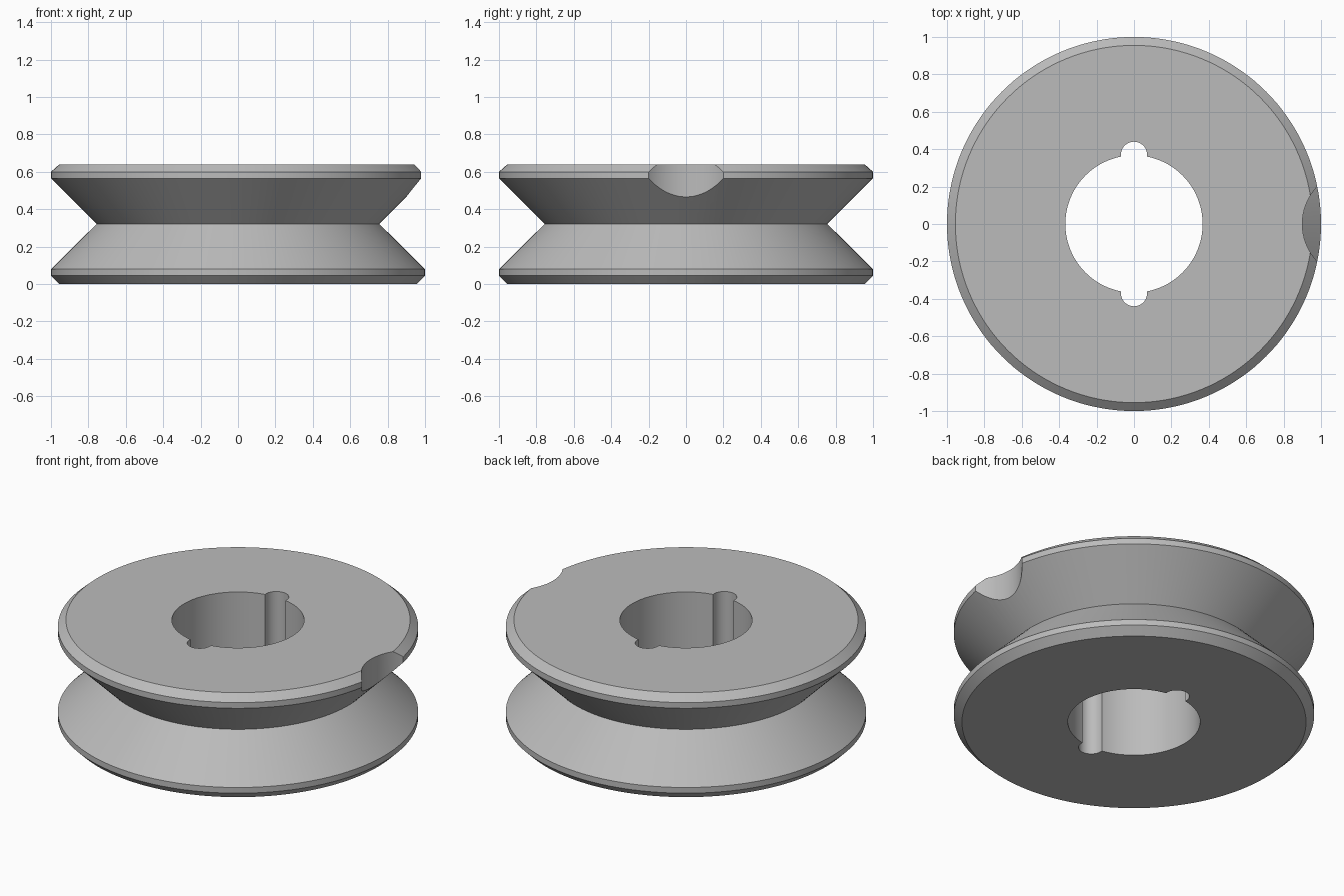
import bpy
import bmesh
import math

if "Cube" in bpy.data.objects:
    bpy.data.objects.remove(bpy.data.objects["Cube"], do_unlink=True)

HEIGHT = 0.64
SEGMENTS = 144

grey = bpy.data.materials.new("plain_grey")
grey.use_nodes = True
grey.diffuse_color = (0.5, 0.5, 0.5, 1)
grey.node_tree.nodes["Principled BSDF"].inputs["Base Color"].default_value = (0.5, 0.5, 0.5, 1)


def revolve(name, profile):
    """Closed solid of revolution about z from (radius, height) points."""
    bm = bmesh.new()
    rings = []
    for radius, z in profile:
        ring = []
        for i in range(SEGMENTS):
            a = 2 * math.pi * i / SEGMENTS
            ring.append(bm.verts.new((radius * math.cos(a), radius * math.sin(a), z)))
        rings.append(ring)
    for low, high in zip(rings, rings[1:]):
        for i in range(SEGMENTS):
            j = (i + 1) % SEGMENTS
            bm.faces.new((low[i], low[j], high[j], high[i]))
    bm.faces.new(rings[0][::-1])
    bm.faces.new(rings[-1])
    mesh = bpy.data.meshes.new(name)
    bm.to_mesh(mesh)
    bm.free()
    obj = bpy.data.objects.new(name, mesh)
    bpy.context.collection.objects.link(obj)
    mesh.materials.append(grey)
    return obj


def drill(body, x, y, radius, bottom, sides):
    """Cut a vertical round hole from above, down to the given height."""
    top = HEIGHT + 0.1
    bpy.ops.mesh.primitive_cylinder_add(
        vertices=sides, radius=radius, depth=top - bottom,
        location=(x, y, (top + bottom) / 2))
    cutter = bpy.context.object
    cutter.data.materials.append(grey)
    cutter.hide_render = True
    mod = body.modifiers.new("cut", "BOOLEAN")
    mod.operation = "DIFFERENCE"
    mod.solver = "EXACT"
    mod.object = cutter
    bpy.context.view_layer.objects.active = body
    bpy.ops.object.modifier_apply(modifier=mod.name)
    bpy.data.objects.remove(cutter, do_unlink=True)


# V-grooved wheel with chamfered flanges
wheel = revolve("grooved_wheel", [
    (0.955, 0), (1, 0.045), (1, 0.08), (0.755, 0.322),
    (1, 0.565), (1, 0.6), (0.955, HEIGHT)])

# Central bore and its two round keyways
drill(wheel, 0, 0, 0.367, -0.1, 96)
for side in (-1, 1):
    drill(wheel, 0, side * 0.37, 0.07, -0.1, 32)

# Scalloped notch in the upper flange only
drill(wheel, 1.19, 0, 0.29, 0.34, 96)

# Smooth curved walls with crisp edges
bpy.ops.object.select_all(action="DESELECT")
wheel.select_set(True)
bpy.context.view_layer.objects.active = wheel
bpy.ops.object.shade_smooth_by_angle(angle=math.radians(25))
